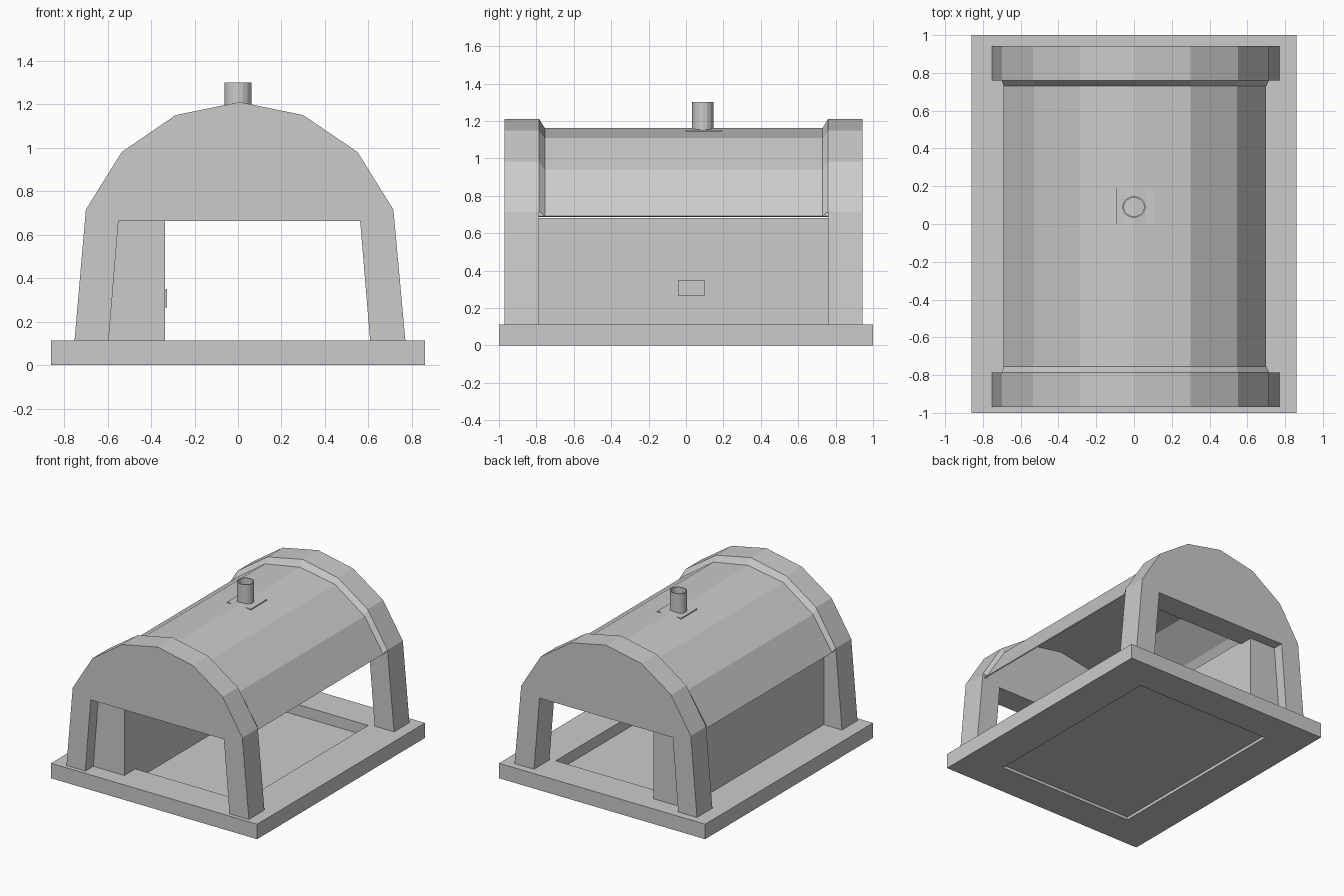
import bpy, bmesh, math

if "Cube" in bpy.data.objects:
    bpy.data.objects.remove(bpy.data.objects["Cube"])


def make(name, verts, faces):
    me = bpy.data.meshes.new(name)
    bm = bmesh.new()
    vs = [bm.verts.new(v) for v in verts]
    for f in faces:
        bm.faces.new([vs[i] for i in f])
    bmesh.ops.recalc_face_normals(bm, faces=bm.faces)
    bm.to_mesh(me)
    bm.free()
    ob = bpy.data.objects.new(name, me)
    bpy.context.collection.objects.link(ob)
    return ob


def box(name, x0, x1, y0, y1, z0, z1):
    v = [(x, y, z) for x in (x0, x1) for y in (y0, y1) for z in (z0, z1)]
    return make(name, v, [(0, 1, 3, 2), (4, 6, 7, 5), (0, 4, 5, 1),
                          (2, 3, 7, 6), (0, 2, 6, 4), (1, 5, 7, 3)])


def strip(name, prof_a, ya, prof_b, yb, closed=False):
    """Skin between two xz profiles at two y positions; capped when closed."""
    n = len(prof_a)
    v = [(x, ya, z) for x, z in prof_a] + [(x, yb, z) for x, z in prof_b]
    f = [(i, (i + 1) % n, n + (i + 1) % n, n + i) for i in range(n if closed else n - 1)]
    if closed:
        f += [tuple(range(n)), tuple(range(2 * n - 1, n - 1, -1))]
    return make(name, v, f)


# Base frame: rectangular ring swept between outer and inner outlines
def rect(hx, hy, z):
    return [(-hx, -hy, z), (hx, -hy, z), (hx, hy, z), (-hx, hy, z)]

rings = [rect(.86, 1, 0), rect(.86, 1, .113), rect(.565, .745, .113), rect(.565, .745, 0)]
faces = [(4 * r + i, 4 * r + (i + 1) % 4,
          4 * ((r + 1) % 4) + (i + 1) % 4, 4 * ((r + 1) % 4) + i)
         for r in range(4) for i in range(4)]
make("base_frame", sum(rings, []), faces)
box("base_floor", -.565, .565, -.745, .745, .022, .03)

# Roof and arch outlines
arch_top = [(-.70, .715), (-.535, .98), (-.287, 1.15), (.008, 1.21),
            (.30, 1.15), (.55, .98), (.715, .715)]
roof = [(-.69, .692), (-.53, .937), (-.285, 1.11), (.008, 1.162),
        (.30, 1.11), (.545, .937), (.70, .692)]
arch = ([(-.595, .113), (-.752, .113)] + arch_top +
        [(.77, .113), (.608, .113), (.562, .662), (-.55, .662)])

# End arches with sloped collars down to the roof
for name, y0, y1, yc, yr in (("front", -.97, -.785, -.785, -.755),
                             ("back", .76, .943, .76, .73)):
    strip(name + "_arch", arch, y0, arch, y1, True)
    strip(name + "_collar", arch_top, yc, roof, yr)

# Thin roof shell
shell = strip("roof", roof, -.785, roof, .76)
mod = shell.modifiers.new("thickness", "SOLIDIFY")
mod.thickness = .008
mod.offset = -1

# Side wall with a small panel
box("side_wall", -.60, -.335, -.875, .865, .022, .68)
box("wall_panel", -.34, -.326, -.04, .10, .265, .35)

# Roof plate and open chimney pipe
box("chimney_plate", -.092, .107, 0, .19, 1.135, 1.152)
N = 16
pv = [(.062 * math.cos(2 * math.pi * i / N), .09 + .057 * math.sin(2 * math.pi * i / N), z)
      for z in (1.14, 1.30) for i in range(N)]
pipe = make("chimney_pipe", pv, [(i, (i + 1) % N, N + (i + 1) % N, N + i) for i in range(N)])
mod = pipe.modifiers.new("thickness", "SOLIDIFY")
mod.thickness = .008
mod.offset = -1
